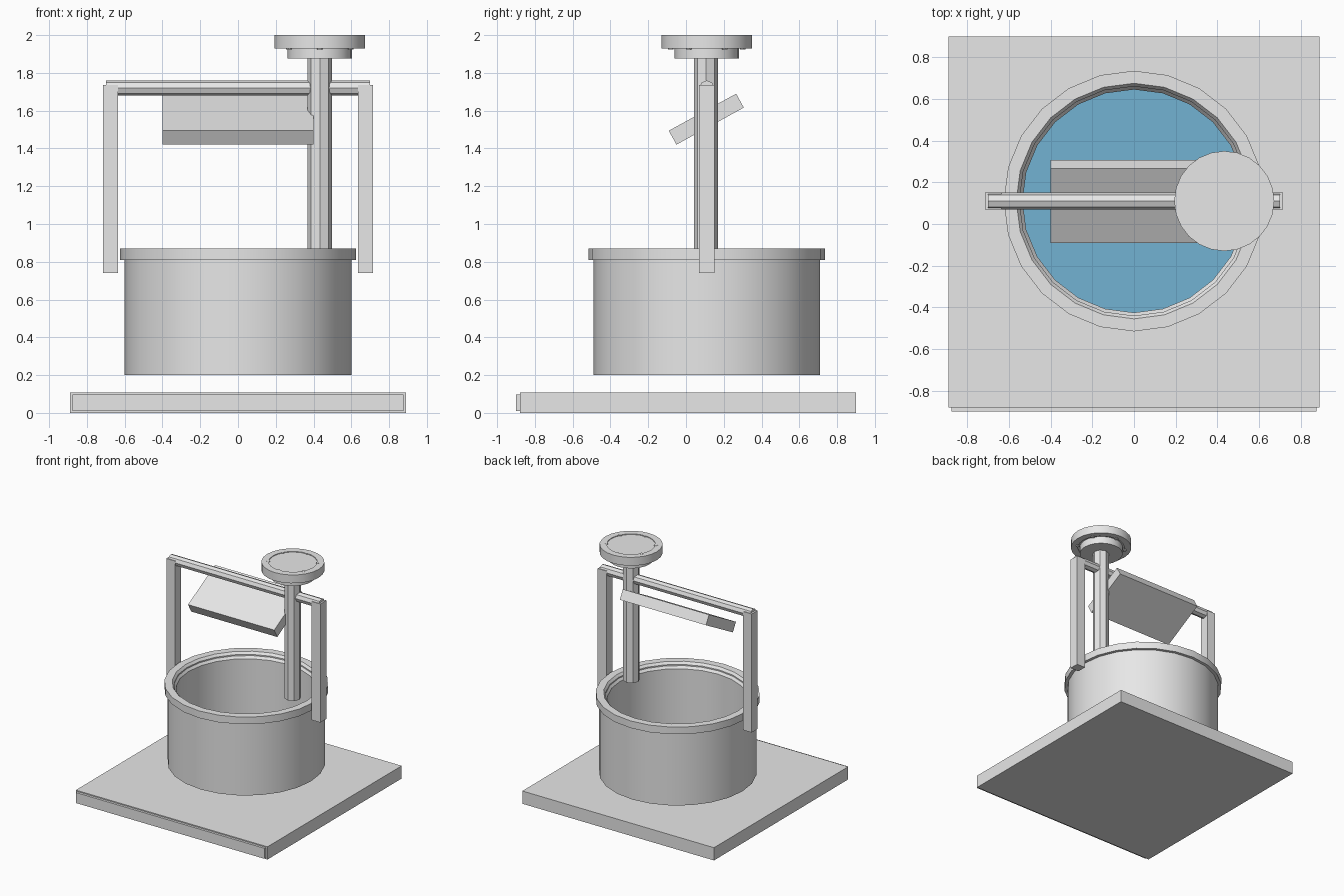
import bpy, math
from mathutils import Matrix

cube = bpy.data.objects.get("Cube")
if cube:
    bpy.data.objects.remove(cube, do_unlink=True)

AXIS_Y = 0.11      # depth line shared by well, frame and pole
POLE_X = 0.433


def material(name, rgb):
    m = bpy.data.materials.new(name)
    m.use_nodes = True
    m.diffuse_color = (*rgb, 1)
    m.node_tree.nodes["Principled BSDF"].inputs["Base Color"].default_value = (*rgb, 1)
    return m


GREY = material("plain grey", (0.8, 0.8, 0.8))
WATER = material("water blue", (0.17, 0.45, 0.65))


def finish(obj, name, mat=GREY):
    obj.name = name
    obj.data.materials.append(mat)
    bpy.ops.object.select_all(action='DESELECT')
    obj.select_set(True)
    bpy.context.view_layer.objects.active = obj
    bpy.ops.object.shade_smooth_by_angle(angle=math.radians(30))
    return obj


def box(name, low, high, tilt=0):
    """Box between two corners, tilted about its own x axis."""
    bpy.ops.mesh.primitive_cube_add(size=1)
    obj = bpy.context.object
    centre = [(a + b) / 2 for a, b in zip(low, high)]
    size = [b - a for a, b in zip(low, high)]
    obj.data.transform(Matrix.Translation(centre)
                       @ Matrix.Rotation(tilt, 4, 'X')
                       @ Matrix.Diagonal((*size, 1)))
    return finish(obj, name)


def cylinder(name, centre, radius, length, sides, mat=GREY, turn=None):
    bpy.ops.mesh.primitive_cylinder_add(vertices=sides, radius=radius, depth=length)
    obj = bpy.context.object
    obj.data.transform(Matrix.Translation(centre) @ (turn or Matrix()))
    return finish(obj, name, mat)


def lathe(name, profile, x, sides=24):
    """Spin a closed (radius, height) outline around a vertical axis."""
    verts, faces, n = [], [], len(profile)
    for i in range(sides):
        a = math.tau * i / sides
        verts += [(x + r * math.cos(a), AXIS_Y + r * math.sin(a), z) for r, z in profile]
        j = (i + 1) % sides
        for k in range(n):
            m = (k + 1) % n
            faces.append((i * n + k, j * n + k, j * n + m, i * n + m))
    mesh = bpy.data.meshes.new(name)
    mesh.from_pydata(verts, [], faces)
    obj = bpy.data.objects.new(name, mesh)
    bpy.context.collection.objects.link(obj)
    return finish(obj, name)


# Ground slab with a thin front panel
box("ground_slab", (-0.89, -0.88, 0), (0.89, 0.90, 0.107))
box("slab_front_panel", (-0.875, -0.90, 0.01), (0.875, -0.88, 0.098))

# Round well wall, its rim and the water inside
lathe("well_wall", [(0.535, 0.2), (0.6, 0.2), (0.6, 0.82), (0.55, 0.84), (0.535, 0.82)], 0)
lathe("well_rim", [(0.55, 0.81), (0.625, 0.81), (0.625, 0.87), (0.565, 0.87), (0.55, 0.85)], 0)
cylinder("water", (0, AXIS_Y, 0.22), 0.54, 0.03, 24, WATER)

# Frame: two legs and an eight-sided crossbar
for side, sign in (("right", -1), ("left", 1)):
    x = sign * 0.675
    box(side + "_leg", (x - 0.04, AXIS_Y - 0.04, 0.74), (x + 0.04, AXIS_Y + 0.04, 1.735))
cylinder("crossbar", (0, AXIS_Y, 1.72), 0.04, 1.4, 8, turn=Matrix.Rotation(math.pi / 2, 4, 'Y'))

# Tilted roof board
box("roof_board", (-0.4, -0.096, 1.513), (0.4, 0.311, 1.597), math.radians(28.8))

# Pole with a stepped round cap
cylinder("pole", (POLE_X, AXIS_Y - 0.004, 1.37), 0.064, 1.02, 8)
cylinder("cap_lower_disc", (POLE_X, AXIS_Y, 1.907), 0.17, 0.064, 24)
lathe("cap_upper_disc", [(0, 1.994), (0.185, 1.994), (0.185, 2.0), (0.24, 2.0),
                         (0.24, 1.93), (0.185, 1.93), (0.185, 1.936), (0, 1.936)], POLE_X)

# Six bolts through the cap
for i in range(6):
    a = math.radians(90 + 60 * i)
    cylinder("cap_bolt", (POLE_X + 0.19 * math.cos(a), AXIS_Y + 0.19 * math.sin(a), 1.9625),
             0.015, 0.077, 10)
